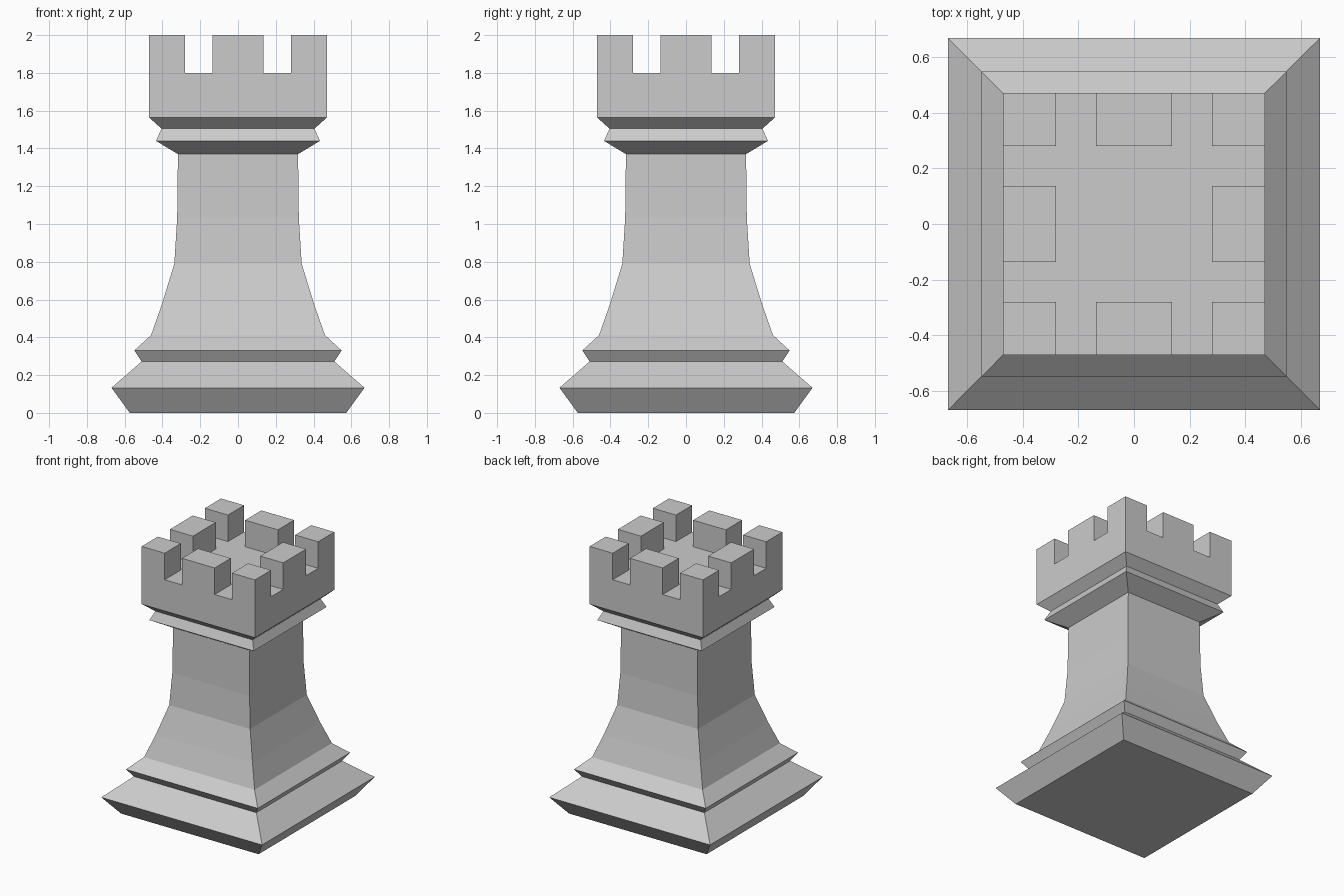
import bpy, bmesh

if "Cube" in bpy.data.objects:
    bpy.data.objects.remove(bpy.data.objects["Cube"])

# Square cross-section profile: (half width, height)
PROFILE = [(0.573, 0), (0.67, 0.133), (0.51, 0.272), (0.549, 0.33),
           (0.46, 0.412), (0.403, 0.575), (0.337, 0.79), (0.322, 1.03),
           (0.318, 1.37), (0.434, 1.44), (0.405, 1.505), (0.472, 1.565)]
CUTS = [-0.472, -0.28, -0.136, 0.136, 0.28, 0.472]   # battlement grid lines
FLOOR, TOP = 1.8, 2.0

bm = bmesh.new()


def square(h, z):
    return [bm.verts.new((x * h, y * h, z)) for x, y in ((-1, -1), (1, -1), (1, 1), (-1, 1))]


# Plinth, shaft and collar: stacked square rings joined by flat faces
rings = [square(h, z) for h, z in PROFILE]
bm.faces.new(rings[0][::-1])
for low, high in zip(rings, rings[1:]):
    for i in range(4):
        j = (i + 1) % 4
        bm.faces.new((low[i], low[j], high[j], high[i]))

# Crown floor: a 5 x 5 grid of cells
n = len(CUTS)
grid = [[bm.verts.new((x, y, FLOOR)) for y in CUTS] for x in CUTS]
cells = {(i, j): bm.faces.new((grid[i][j], grid[i + 1][j], grid[i + 1][j + 1], grid[i][j + 1]))
         for i in range(n - 1) for j in range(n - 1)}

# Crown walls: one face per side, between the collar and the grid edge
rims = [[grid[k][0] for k in range(n)], [grid[-1][k] for k in range(n)],
        [grid[k][-1] for k in reversed(range(n))], [grid[0][k] for k in reversed(range(n))]]
for i, rim in enumerate(rims):
    bm.faces.new([rings[-1][i], rings[-1][(i + 1) % 4]] + rim[::-1])

# Battlements: raise every other cell around the rim
raised = [f for (i, j), f in cells.items() if i % 2 == 0 and j % 2 == 0 and (i, j) != (2, 2)]
for face in raised:
    new = bmesh.ops.extrude_face_region(bm, geom=[face])["geom"]
    bmesh.ops.translate(bm, vec=(0, 0, TOP - FLOOR),
                        verts=[v for v in new if isinstance(v, bmesh.types.BMVert)])
    if face.is_valid:
        bm.faces.remove(face)

# Merge coplanar faces so walls and floor are clean
bmesh.ops.dissolve_limit(bm, angle_limit=0.002, verts=bm.verts[:], edges=bm.edges[:])
bmesh.ops.recalc_face_normals(bm, faces=bm.faces[:])

mesh = bpy.data.meshes.new("square_tower")
bm.to_mesh(mesh)
bm.free()
tower = bpy.data.objects.new("square_tower", mesh)
bpy.context.collection.objects.link(tower)
